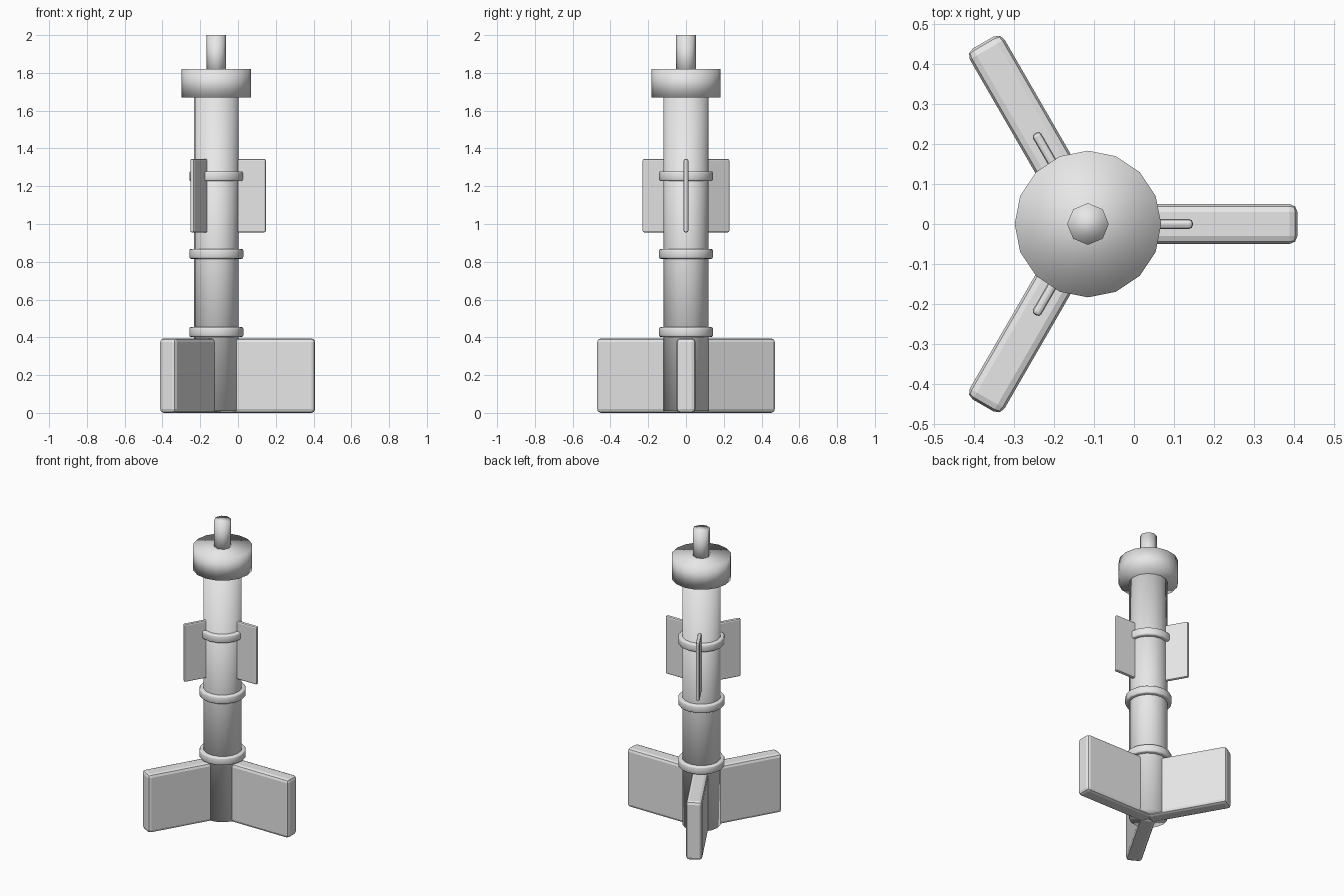
import bpy, bmesh, math
from mathutils import Matrix, Vector

cube = bpy.data.objects.get("Cube")
if cube:
    bpy.data.objects.remove(cube, do_unlink=True)

AXIS_X = -0.115  # the body axis sits off centre; one fin points along +x

grey = bpy.data.materials.new("light_grey")
grey.use_nodes = True
grey.diffuse_color = (0.8, 0.8, 0.8, 1)
grey.node_tree.nodes["Principled BSDF"].inputs["Base Color"].default_value = (0.8, 0.8, 0.8, 1)


def add_object(name, bm, smooth):
    mesh = bpy.data.meshes.new(name)
    bm.to_mesh(mesh)
    bm.free()
    mesh.materials.append(grey)
    for poly in mesh.polygons:
        poly.use_smooth = smooth
    obj = bpy.data.objects.new(name, mesh)
    bpy.context.collection.objects.link(obj)
    return obj


def bevel(obj, width, segments):
    mod = obj.modifiers.new("bevel", "BEVEL")
    mod.width = width
    mod.segments = segments
    mod.limit_method = "ANGLE"
    mod.angle_limit = math.radians(40)


def cylinder(name, radius, bottom, top, sides):
    bm = bmesh.new()
    bmesh.ops.create_cone(bm, cap_ends=True, segments=sides, radius1=radius,
                          radius2=radius, depth=top - bottom)
    bmesh.ops.translate(bm, verts=bm.verts, vec=(AXIS_X, 0, (bottom + top) / 2))
    return add_object(name, bm, True)


def fins(name, reach, thickness, bottom, top, width):
    # three slabs spread evenly round the axis
    for i in range(3):
        bm = bmesh.new()
        bmesh.ops.create_cube(bm, size=1)
        bmesh.ops.scale(bm, verts=bm.verts, vec=(reach, thickness, top - bottom))
        bmesh.ops.translate(bm, verts=bm.verts, vec=(reach / 2, 0, (bottom + top) / 2))
        turn = Matrix.Rotation(math.tau * i / 3, 4, "Z")
        bmesh.ops.transform(bm, verts=bm.verts,
                            matrix=Matrix.Translation(Vector((AXIS_X, 0, 0))) @ turn)
        bevel(add_object(f"{name}_{i + 1}", bm, False), width, 2)


# Central tube, head and tip
cylinder("body", 0.118, 0.01, 1.7, 16)
cylinder("head", 0.183, 1.67, 1.82, 16)
cylinder("tip", 0.052, 1.78, 2.0, 8)

# Bands round the body
for i, height in enumerate((0.428, 0.842, 1.253)):
    band = cylinder(f"band_{i + 1}", 0.143, height - 0.026, height + 0.026, 16)
    bevel(band, 0.009, 2)

# Large stabilising fins at the base, thin fins higher up
fins("base_fin", 0.523, 0.1, 0.0, 0.395, 0.02)
fins("upper_fin", 0.262, 0.024, 0.955, 1.345, 0.009)
